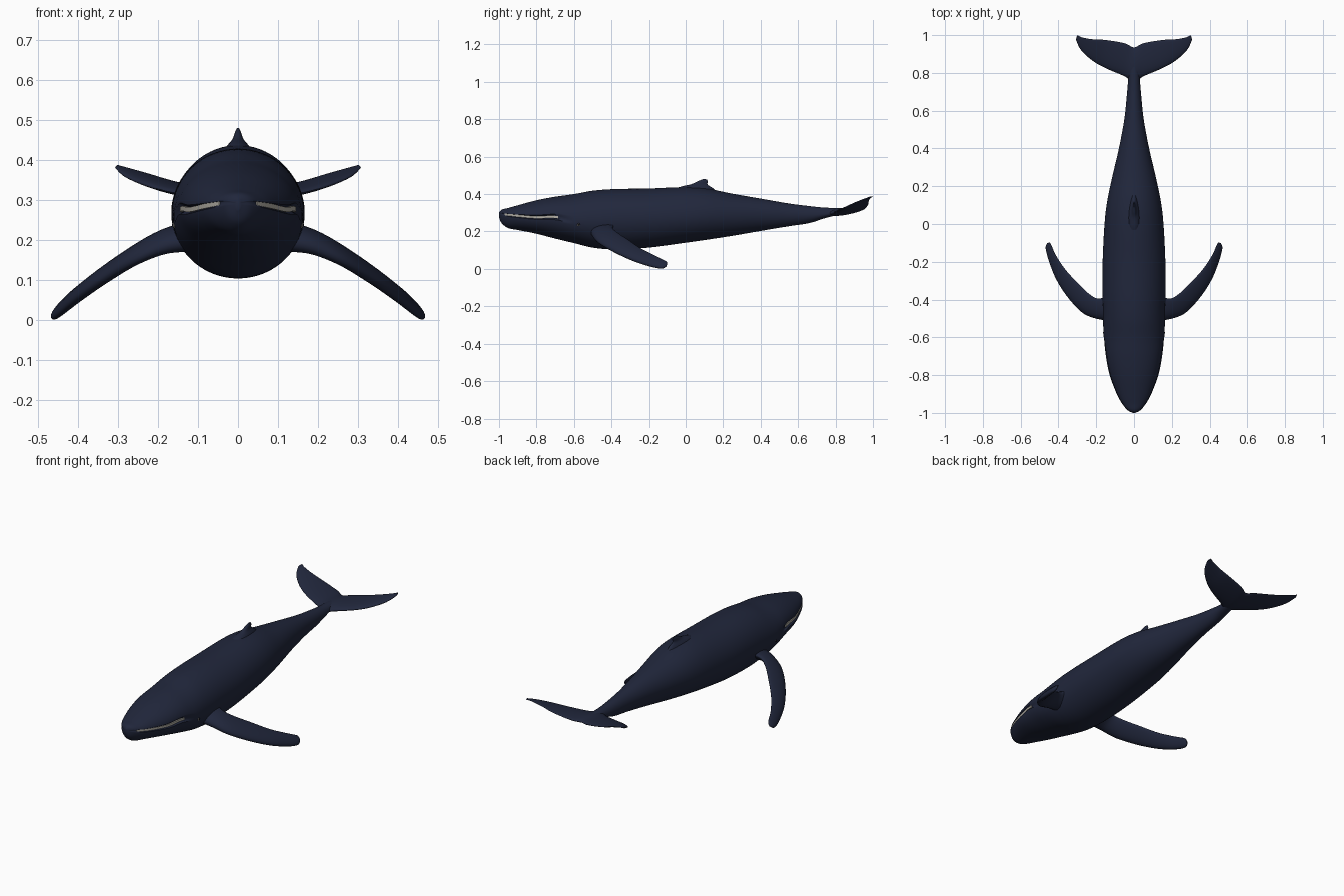
import bpy, bmesh
from math import sin, cos, pi
from mathutils import Vector

if "Cube" in bpy.data.objects:
    bpy.data.objects.remove(bpy.data.objects["Cube"])


def material(name, color):
    m = bpy.data.materials.new(name)
    m.diffuse_color = (*color, 1)
    m.use_nodes = True
    m.node_tree.nodes["Principled BSDF"].inputs["Base Color"].default_value = m.diffuse_color
    return m


NAVY = material("navy_skin", (0.015, 0.02, 0.045))
PALE = material("pale_baleen", (0.45, 0.43, 0.38))
BLACK = material("eye_black", (0.005, 0.005, 0.008))


def spline(pts, n):
    """Catmull-Rom through tuples of any length, n steps per span."""
    out = []
    last = len(pts) - 1
    for i in range(last):
        p0, p1, p2, p3 = pts[max(i - 1, 0)], pts[i], pts[i + 1], pts[min(i + 2, last)]
        for k in range(n):
            t = k / n
            out.append(tuple(
                0.5 * (2 * b + (c - a) * t + (2 * a - 5 * b + 4 * c - d) * t * t
                       + (3 * b - a - 3 * c + d) * t ** 3)
                for a, b, c, d in zip(p0, p1, p2, p3)))
    return out + [tuple(pts[-1])]


def loft(name, rings, mat, angle=50):
    bm = bmesh.new()
    rows = [[bm.verts.new(p) for p in r] for r in rings]
    n = len(rows[0])
    for a, b in zip(rows, rows[1:]):
        for i in range(n):
            bm.faces.new((a[i], a[(i + 1) % n], b[(i + 1) % n], b[i]))
    bm.faces.new(rows[0])
    bm.faces.new(rows[-1])
    bmesh.ops.recalc_face_normals(bm, faces=bm.faces)
    me = bpy.data.meshes.new(name)
    bm.to_mesh(me)
    bm.free()
    ob = bpy.data.objects.new(name, me)
    bpy.context.collection.objects.link(ob)
    me.materials.append(mat)
    bpy.ops.object.select_all(action='DESELECT')
    ob.select_set(True)
    bpy.context.view_layer.objects.active = ob
    bpy.ops.object.shade_smooth_by_angle(angle=angle * pi / 180)
    return ob


def mirror(ob):
    ob.modifiers.new("mirror", 'MIRROR')


def fin(name, stations, n=6, segs=20):
    """Stations: leading point, trailing point, half thickness."""
    st = spline([(*a, *b, h) for a, b, h in stations], n)
    lead = [Vector(s[:3]) for s in st]
    trail = [Vector(s[3:6]) for s in st]
    mid = [(a + b) / 2 for a, b in zip(lead, trail)]
    rings = []
    for i, s in enumerate(st):
        span = mid[min(i + 1, len(mid) - 1)] - mid[max(i - 1, 0)]
        nrm = span.cross(trail[i] - lead[i]).normalized()
        ring = []
        for k in range(segs):
            a = 2 * pi * k / segs
            t = (1 - cos(a)) / 2
            ring.append(lead[i].lerp(trail[i], t) + nrm * s[6] * sin(a) * (1.25 - 0.6 * t))
        rings.append(ring)
    return loft(name, rings, NAVY, 70)


# Body: y, half width, top, widest height (mouth line on the head), bottom
BODY = spline([
    (-1.0, 0.006, 0.302, 0.292, 0.275), (-0.985, 0.035, 0.317, 0.295, 0.243),
    (-0.95, 0.064, 0.326, 0.290, 0.218), (-0.9, 0.092, 0.340, 0.284, 0.208),
    (-0.8, 0.130, 0.367, 0.276, 0.188), (-0.7, 0.150, 0.386, 0.278, 0.162),
    (-0.6, 0.160, 0.400, 0.258, 0.138), (-0.5, 0.164, 0.418, 0.258, 0.114),
    (-0.38, 0.166, 0.427, 0.265, 0.104), (-0.2, 0.166, 0.430, 0.270, 0.114),
    (0.0, 0.156, 0.437, 0.280, 0.140), (0.12, 0.142, 0.428, 0.287, 0.157),
    (0.25, 0.115, 0.402, 0.290, 0.177), (0.4, 0.080, 0.376, 0.292, 0.203),
    (0.55, 0.052, 0.350, 0.290, 0.228), (0.66, 0.040, 0.336, 0.288, 0.245),
    (0.74, 0.033, 0.328, 0.292, 0.270), (0.82, 0.026, 0.325, 0.305, 0.290),
    (0.92, 0.006, 0.320, 0.314, 0.308)], 6)
SEGS = 96
rings = []
for y, w, top, mid, bot in BODY:
    open_mouth = max(0, min(1, (-0.6 - y) / 0.1))
    ring = []
    for k in range(SEGS):
        a = 2 * pi * k / SEGS
        x, s = w * cos(a), sin(a)
        if abs(s) < 0.08:
            x *= 1 - 0.09 * open_mouth          # mouth groove
        elif s > 0:
            x *= 1 - 0.03 * open_mouth          # upper jaw sits inside the lower lip
        ring.append((x, y, mid + s * ((top - mid) if s > 0 else (mid - bot))))
    rings.append(ring)
loft("body", rings, NAVY)

# Pale baleen strip inside the mouth groove
strip = []
for y, w, top, mid, bot in BODY:
    if -0.97 < y < -0.68:
        x, h = w * 0.95, 0.006
        strip.append([(x, y, mid + h), (x, y, mid - h),
                      (x - 0.012, y, mid - h), (x - 0.012, y, mid + h)])
mirror(loft("baleen", strip, PALE))

# Flippers
mirror(fin("flipper", [
    ((0.12, -0.51, 0.19), (0.12, -0.37, 0.24), 0.034),
    ((0.19, -0.502, 0.175), (0.185, -0.395, 0.222), 0.025),
    ((0.27, -0.470, 0.140), (0.235, -0.372, 0.197), 0.020),
    ((0.35, -0.385, 0.090), (0.300, -0.310, 0.155), 0.018),
    ((0.41, -0.290, 0.046), (0.365, -0.240, 0.108), 0.016),
    ((0.445, -0.200, 0.015), (0.415, -0.165, 0.070), 0.013),
    ((0.464, -0.130, 0.002), (0.440, -0.108, 0.043), 0.010),
    ((0.458, -0.102, 0.014), (0.447, -0.098, 0.030), 0.004)]))

# Tail flukes: one blade from tip to tip
half = [
    ((0.05, 0.782, 0.300), (0.05, 0.957, 0.322), 0.015),
    ((0.15, 0.825, 0.316), (0.15, 0.974, 0.343), 0.011),
    ((0.22, 0.865, 0.334), (0.22, 0.978, 0.364), 0.009),
    ((0.28, 0.920, 0.358), (0.275, 0.988, 0.380), 0.006),
    ((0.307, 0.975, 0.381), (0.300, 1.0, 0.387), 0.003)]
flip = lambda p: (-p[0], p[1], p[2])
fin("tail_flukes", [(flip(a), flip(b), h) for a, b, h in reversed(half)]
    + [((0, 0.75, 0.298), (0, 0.935, 0.314), 0.020)] + half)

# Dorsal fin, hooked backwards
fin("dorsal_fin", [
    ((0, -0.10, 0.405), (0, 0.20, 0.385), 0.050),
    ((0, -0.03, 0.438), (0, 0.15, 0.428), 0.028),
    ((0, 0.03, 0.453), (0, 0.118, 0.450), 0.014),
    ((0, 0.062, 0.468), (0, 0.118, 0.468), 0.008),
    ((0, 0.092, 0.480), (0, 0.112, 0.479), 0.003)])

# Eyes, set low behind the corners of the mouth
for side, label in ((1, "left"), (-1, "right")):
    for part, r, dx, mat in (("eye_white", 0.010, 0.153, PALE), ("pupil", 0.006, 0.159, BLACK)):
        bpy.ops.mesh.primitive_uv_sphere_add(segments=16, ring_count=10, radius=r,
                                             location=(side * dx, -0.575, 0.238))
        ob = bpy.context.object
        ob.name = f"{label}_{part}"
        ob.data.materials.append(mat)
        bpy.ops.object.shade_smooth()
